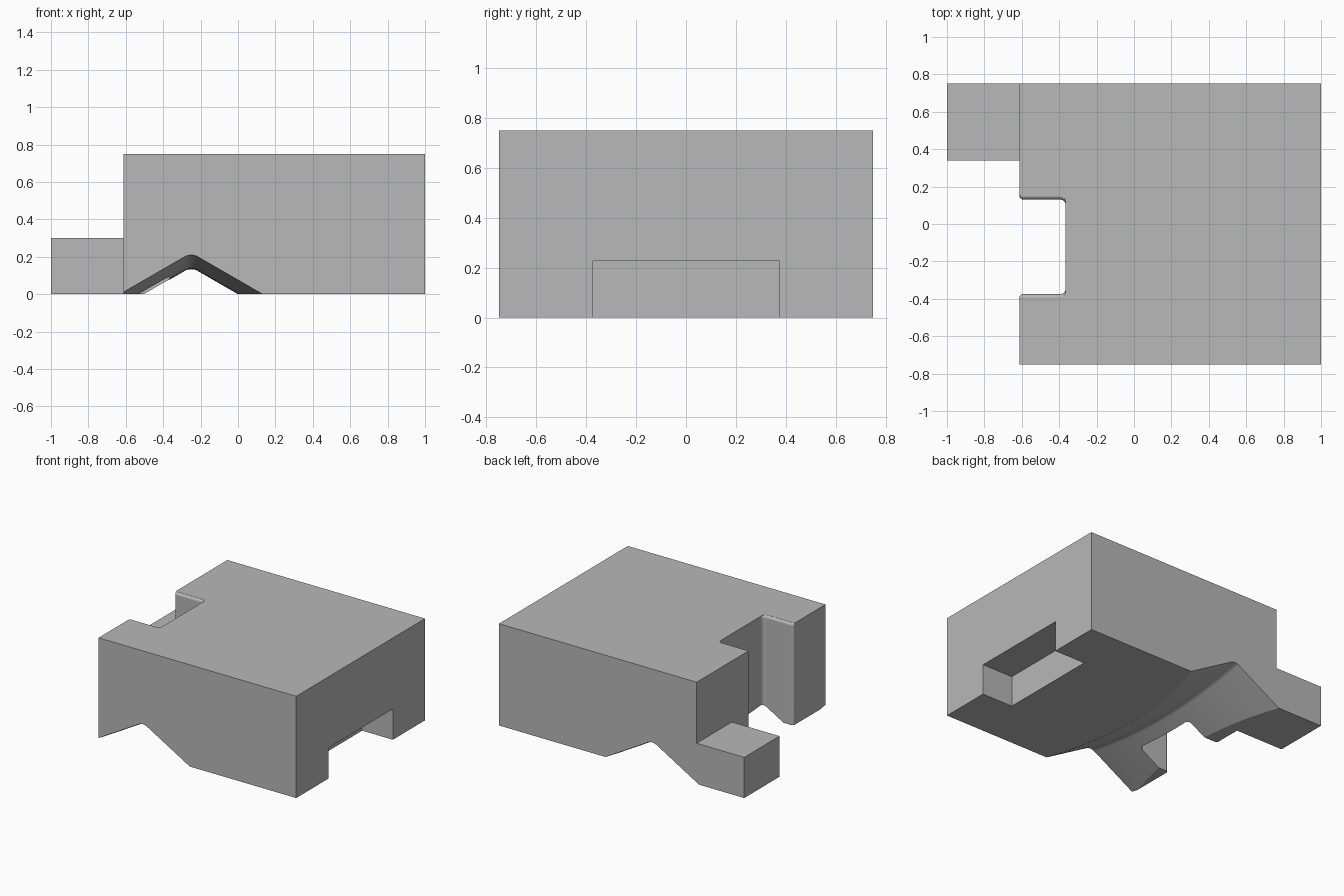
import bpy, bmesh
from math import sin, cos, radians

if "Cube" in bpy.data.objects:
    bpy.data.objects.remove(bpy.data.objects["Cube"], do_unlink=True)

grey = bpy.data.materials.new("plain grey")
grey.use_nodes = True
grey.diffuse_color = (0.48, 0.48, 0.48, 1)
grey.node_tree.nodes["Principled BSDF"].inputs["Base Color"].default_value = grey.diffuse_color


def loft(name, rings):
    """Closed solid through matching rings of points."""
    bm = bmesh.new()
    loops = [[bm.verts.new(p) for p in ring] for ring in rings]
    for a, b in zip(loops, loops[1:]):
        for i in range(len(a)):
            j = (i + 1) % len(a)
            bm.faces.new((a[i], a[j], b[j], b[i]))
    bm.faces.new(loops[0])
    bm.faces.new(loops[-1])
    bmesh.ops.recalc_face_normals(bm, faces=bm.faces)
    mesh = bpy.data.meshes.new(name)
    bm.to_mesh(mesh)
    bm.free()
    mesh.materials.append(grey)
    ob = bpy.data.objects.new(name, mesh)
    bpy.context.collection.objects.link(ob)
    return ob


def box(name, x0, x1, y0, y1, z0, z1):
    return loft(name, [[(x0, y0, z), (x1, y0, z), (x1, y1, z), (x0, y1, z)] for z in (z0, z1)])


def arc(cx, cy, r, start, end, steps=6):
    angles = [radians(start + (end - start) * i / steps) for i in range(steps + 1)]
    return [(cx + r * cos(a), cy + r * sin(a)) for a in angles]


def combine(target, tool, operation):
    mod = target.modifiers.new("join", "BOOLEAN")
    mod.object, mod.operation, mod.solver = tool, operation, "EXACT"
    tool.hide_render = True
    bpy.ops.object.select_all(action="DESELECT")
    bpy.context.view_layer.objects.active = target
    target.select_set(True)
    bpy.ops.object.modifier_apply(modifier=mod.name)
    bpy.data.objects.remove(tool, do_unlink=True)


SIDE = -0.612

# Main block and the low step beside it
body = box("body_block", SIDE, 1, -0.75, 0.75, 0, 0.75)
combine(body, box("low_step", -1, -0.5, 0.34, 0.75, 0, 0.3), "UNION")

# Rectangular pocket in the opposite side
combine(body, box("pocket_cutter", 0.75, 1.2, -0.375, 0.375, -0.2, 0.226), "DIFFERENCE")


# Vertical notch with rounded corners and softened top rim
def notch_ring(z, grow):
    h, r, mid = 0.253 + grow, 0.02, -0.122
    half = [(-0.75, h + r)]
    half += arc(SIDE + r - 0.001, h + r, r, 180, 270)
    half += arc(-0.365 - 0.03, h - 0.03, 0.03, 90, 0)
    outline = half + [(x, -y) for x, y in reversed(half)]
    return [(x, mid + y, z) for x, y in outline]


rim = [(-0.2, 0), (0.73, 0), (0.738, 0.002), (0.745, 0.007), (0.749, 0.015), (0.77, 0.017)]
combine(body, loft("notch_cutter", [notch_ring(z, g) for z, g in rim]), "DIFFERENCE")


# Underside channel: rounded V section that dips towards mid length
def channel_ring(y):
    drop = 0.076 * (1 - (y / 0.75) ** 2)
    slope, r, peak = 0.577, 0.07, 0.22
    deep = -0.15
    reach = (peak - deep) / slope
    ridge = arc(0, peak - r / cos(radians(30)), r, 60, 120, 8)
    section = [(reach, deep)] + ridge + [(-reach, deep)]
    return [(-0.25 + x, y, z - drop) for x, z in section]


steps = 24
stations = [-0.8 + 1.6 * i / steps for i in range(steps + 1)]
combine(body, loft("channel_cutter", [channel_ring(y) for y in stations]), "DIFFERENCE")

# Smooth the rounds, keep planes flat
bpy.ops.object.select_all(action="DESELECT")
bpy.context.view_layer.objects.active = body
body.select_set(True)
bpy.ops.object.shade_smooth_by_angle(angle=radians(28))
weighted = body.modifiers.new("flat planes", "WEIGHTED_NORMAL")
weighted.keep_sharp = True
